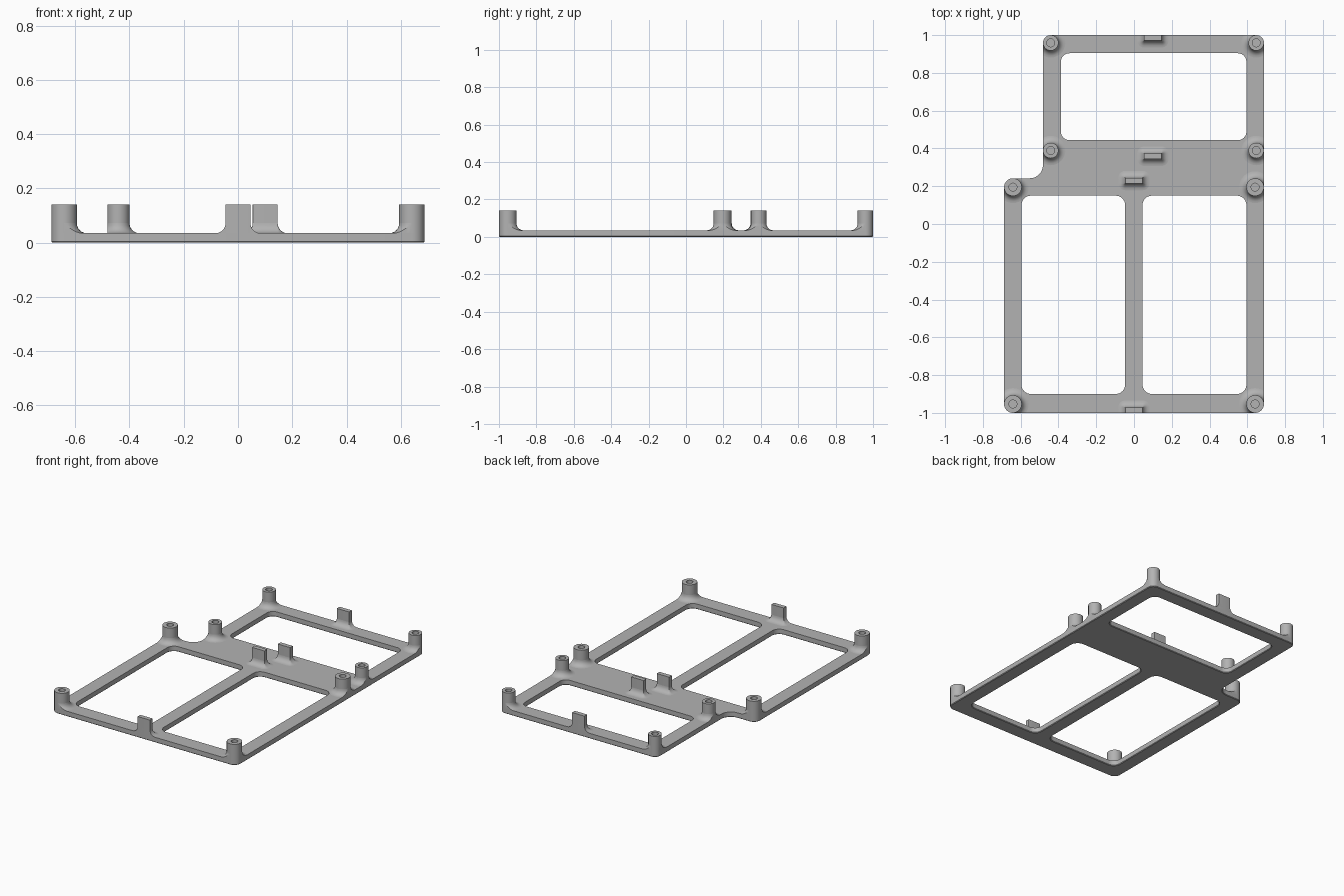
import bpy, bmesh, math
from mathutils import Vector

cube = bpy.data.objects.get("Cube")
if cube:
    bpy.data.objects.remove(cube, do_unlink=True)

PLATE_Z, TOP_Z, FILLET = 0.035, 0.14, 0.037

grey = bpy.data.materials.new("plain grey")
grey.use_nodes = True
GREY = (0.45, 0.45, 0.45, 1)
grey.diffuse_color = GREY
grey.node_tree.nodes["Principled BSDF"].inputs["Base Color"].default_value = GREY


def rounded(corners, radii, steps=8):
    """Right-angled polygon with a rounded arc at each corner."""
    points = []
    for i, corner in enumerate(corners):
        p = Vector(corner)
        a = (Vector(corners[i - 1]) - p).normalized()
        b = (Vector(corners[(i + 1) % len(corners)]) - p).normalized()
        r = radii[i]
        centre = p + r * (a + b)
        for k in range(steps + 1):
            t = math.pi / 2 * k / steps
            points.append(centre - r * (b * math.cos(t) + a * math.sin(t)))
    return points


def rect(x0, x1, y0, y1, r):
    return rounded([(x0, y0), (x1, y0), (x1, y1), (x0, y1)], [r] * 4)


def finish(bm, name):
    bmesh.ops.remove_doubles(bm, verts=bm.verts, dist=1e-5)
    bmesh.ops.recalc_face_normals(bm, faces=bm.faces)
    mesh = bpy.data.meshes.new(name)
    bm.to_mesh(mesh)
    bm.free()
    mesh.materials.append(grey)
    obj = bpy.data.objects.new(name, mesh)
    bpy.context.collection.objects.link(obj)
    return obj


def smooth(obj):
    bpy.ops.object.select_all(action='DESELECT')
    obj.select_set(True)
    bpy.context.view_layer.objects.active = obj
    bpy.ops.object.shade_smooth_by_angle(angle=math.radians(30))


def loft(bm, rings):
    """Skin a stack of (outline, z) rings and cap both ends."""
    loops = [[bm.verts.new((p.x, p.y, z)) for p in ring] for ring, z in rings]
    for low, high in zip(loops, loops[1:]):
        for i in range(len(low)):
            bm.faces.new((low[i - 1], low[i], high[i], high[i - 1]))
    bm.faces.new(loops[0][::-1])
    bm.faces.new(loops[-1])


# Frame outline and its three windows
outline = rounded([(-.688, -1), (.688, -1), (.688, 1), (-.482, 1), (-.482, .242), (-.688, .242)],
                  [.047, .047, .041, .041, .07, .047])
windows = [rect(-.387, .595, .444, .904, .045),
           rect(-.596, -.047, -.9, .15, .05),
           rect(.045, .595, -.9, .15, .05)]


def frame(name, z0, z1, chamfer=0):
    bm = bmesh.new()
    edges = []
    for loop in [outline] + windows:
        verts = [bm.verts.new((p.x, p.y, z0)) for p in loop]
        edges += [bm.edges.new((verts[i - 1], verts[i])) for i in range(len(verts))]
    bmesh.ops.triangle_fill(bm, use_beauty=True, edges=edges, normal=(0, 0, 1))
    new = bmesh.ops.extrude_face_region(bm, geom=bm.faces[:])["geom"]
    top = [v for v in new if isinstance(v, bmesh.types.BMVert)]
    bmesh.ops.translate(bm, verts=top, vec=(0, 0, z1 - z0))
    bmesh.ops.recalc_face_normals(bm, faces=bm.faces)
    if chamfer:
        rim = [e for e in bm.edges if all(abs(v.co.z - z0) < 1e-6 for v in e.verts)
               and any(abs(f.normal.z) < .5 for f in e.link_faces)]
        bmesh.ops.bevel(bm, geom=rim, offset=chamfer, segments=1, affect='EDGES')
    return finish(bm, name)


smooth(frame("base_frame", 0, PLATE_Z, chamfer=.004))

# Screw posts: x, y, radius; tabs: x, y
posts = [(x, y, .047) for x in (-.641, .641) for y in (-.953, .195)]
posts += [(x, y, .041) for x in (-.441, .647) for y in (.389, .959)]
tabs = [(0, -.9855), (0, .23), (.1, .359), (.1, .9855)]
TAB_X, TAB_Y = .046, .0145


def post_ring(x, y, r):
    return rect(x - r, x + r, y - r, y + r, r)


def tab_ring(x, y, grow):
    hx, hy = TAB_X + grow, TAB_Y + grow
    return rect(x - hx, x + hx, y - hy, y + hy, max(grow, .001))


# Hollow posts with blind pilot holes
for i, (x, y, r) in enumerate(posts):
    bm = bmesh.new()
    loft(bm, [(post_ring(x, y, r), .02), (post_ring(x, y, r), TOP_Z),
              (post_ring(x, y, .021), TOP_Z), (post_ring(x, y, .021), PLATE_Z)])
    smooth(finish(bm, f"screw_post_{i + 1}"))

# Upright locating tabs
for i, (x, y) in enumerate(tabs):
    bm = bmesh.new()
    loft(bm, [(tab_ring(x, y, 0), .02), (tab_ring(x, y, 0), TOP_Z)])
    smooth(finish(bm, f"locating_tab_{i + 1}"))

# Flared fillets around every post and tab, trimmed to the frame
profile = [(FILLET, PLATE_Z - .004)]
for k in range(7):
    t = math.pi / 2 * k / 6
    profile.append((FILLET * (1 - math.sin(t)), PLATE_Z + FILLET * (1 - math.cos(t))))
profile.append((-.006, PLATE_Z + FILLET))

bm = bmesh.new()
for x, y, r in posts:
    # stop above the pilot hole by leaving the centre open as a ring
    rings = [post_ring(x, y, r + d) for d, z in profile]
    loops = [[bm.verts.new((p.x, p.y, z)) for p in ring]
             for ring, (d, z) in zip(rings, profile)]
    loops.append([bm.verts.new((p.x, p.y, profile[0][1])) for p in rings[-1]])
    for j, low in enumerate(loops):
        high = loops[(j + 1) % len(loops)]
        for i in range(len(low)):
            bm.faces.new((low[i - 1], low[i], high[i], high[i - 1]))
for x, y in tabs:
    loft(bm, [(tab_ring(x, y, d), z) for d, z in profile])
fillets = finish(bm, "base_fillets")

cutter = frame("fillet_trim", -.1, .3)
trim = fillets.modifiers.new("trim", 'BOOLEAN')
trim.operation = 'INTERSECT'
trim.solver = 'EXACT'
trim.object = cutter
bpy.context.view_layer.objects.active = fillets
bpy.ops.object.modifier_apply(modifier=trim.name)
bpy.data.objects.remove(cutter, do_unlink=True)
smooth(fillets)
